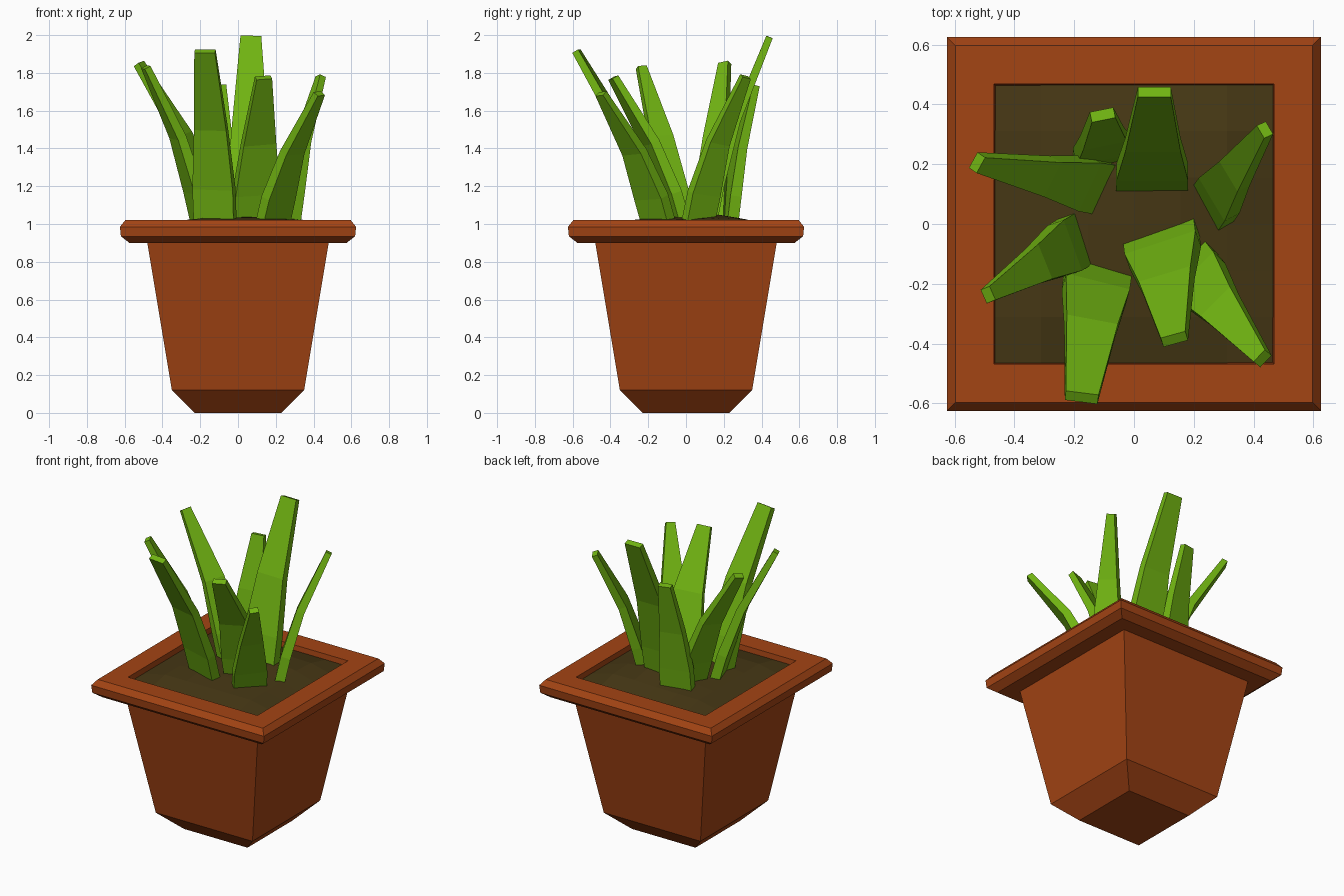
import bpy, bmesh, math
from mathutils import Vector

if "Cube" in bpy.data.objects:
    bpy.data.objects.remove(bpy.data.objects["Cube"])


def material(name, rgb):
    m = bpy.data.materials.new(name)
    m.diffuse_color = (*rgb, 1)
    m.use_nodes = True
    m.node_tree.nodes["Principled BSDF"].inputs["Base Color"].default_value = m.diffuse_color
    return m


terracotta = material("terracotta", (0.37, 0.058, 0.007))
earth = material("dark earth", (0.06, 0.038, 0.007))
green = material("leaf green", (0.165, 0.46, 0.006))


def finish(name, bm, mat):
    bmesh.ops.recalc_face_normals(bm, faces=bm.faces)
    me = bpy.data.meshes.new(name)
    bm.to_mesh(me)
    bm.free()
    me.materials.append(mat)
    ob = bpy.data.objects.new(name, me)
    bpy.context.collection.objects.link(ob)
    return ob


def loft(name, rings, mat):
    """Skin a list of four-point rings and cap both ends."""
    bm = bmesh.new()
    vr = [[bm.verts.new(p) for p in r] for r in rings]
    for a, b in zip(vr, vr[1:]):
        for i in range(4):
            j = (i + 1) % 4
            bm.faces.new((a[i], a[j], b[j], b[i]))
    bm.faces.new(vr[0][::-1])
    bm.faces.new(vr[-1])
    return finish(name, bm, mat)


def square(h, z):
    return [(-h, -h, z), (h, -h, z), (h, h, z), (-h, h, z)]


# Square pot: (half width, height) profile from foot, over the rim, to the inside
profile = [(0.23, 0), (0.35, 0.12), (0.48, 0.9), (0.575, 0.9), (0.62, 0.935),
           (0.625, 0.985), (0.597, 1.02), (0.468, 1.02), (0.46, 0.95)]
loft("pot", [square(h, z) for h, z in profile], terracotta)

# Soil: a gently mounded grid inside the rim
bm = bmesh.new()
bmesh.ops.create_grid(bm, x_segments=6, y_segments=6, size=0.466)
for v in bm.verts:
    x, y = v.co.x, v.co.y
    edge = max(abs(x), abs(y)) / 0.466
    bump = 0.02 * math.exp(-((x - 0.2) ** 2 + (y - 0.15) ** 2) / 0.03)
    v.co.z = 0.985 + 0.052 * (1 - edge ** 2.5) + bump
finish("soil", bm, earth)

# Leaves: base xy, tip xyz, width angle at base and tip, width at base and tip
leaves = [
    ((-0.12, -0.16), (-0.175, -0.58, 1.915), -17, -7, 0.22, 0.11),
    ((0.09, -0.04), (0.135, -0.385, 1.775), 20, 18, 0.25, 0.085),
    ((0.18, -0.14), (0.43, -0.45, 1.69), 45, 50, 0.20, 0.055),
    ((-0.19, -0.055), (-0.488, -0.237, 1.83), 108, 112, 0.18, 0.05),
    ((-0.115, 0.125), (-0.525, 0.205, 1.85), 65, 55, 0.18, 0.06),
    ((-0.10, 0.225), (-0.105, 0.365, 1.735), 12, 12, 0.20, 0.08),
    ((0.06, 0.13), (0.068, 0.442, 1.99), 0, 0, 0.24, 0.11),
    ((0.26, 0.06), (0.438, 0.315, 1.78), 120, 115, 0.17, 0.05),
]
# Each station: height share, outward share, width share, thickness
stations = [(0, 0, 0.0, 0.06), (0.22, 0.14, 0.0, 0.06),
            (0.56, 0.43, 0.42, 0.05), (1, 1, 1, 0.036)]

for n, (base, tip, a0, a1, w0, w1) in enumerate(leaves, 1):
    p0, p1 = Vector((*base, 0.985)), Vector(tip)
    pts = [Vector((p0.x + (p1.x - p0.x) * o, p0.y + (p1.y - p0.y) * o,
                   p0.z + (p1.z - p0.z) * h)) for h, o, _, _ in stations]
    rings = []
    for i, (h, o, s, t) in enumerate(stations):
        ang = math.radians(a0 + (a1 - a0) * h)
        tangent = (pts[min(i + 1, 3)] - pts[max(i - 1, 0)]).normalized()
        side = Vector((math.cos(ang), math.sin(ang), 0))
        side = (side - tangent * side.dot(tangent)).normalized()
        w = side * (w0 + (w1 - w0) * s) / 2
        d = side.cross(tangent) * t / 2
        c = pts[i]
        rings.append([c - w - d, c + w - d, c + w + d, c - w + d])
    loft(f"leaf_{n}", rings, green)
